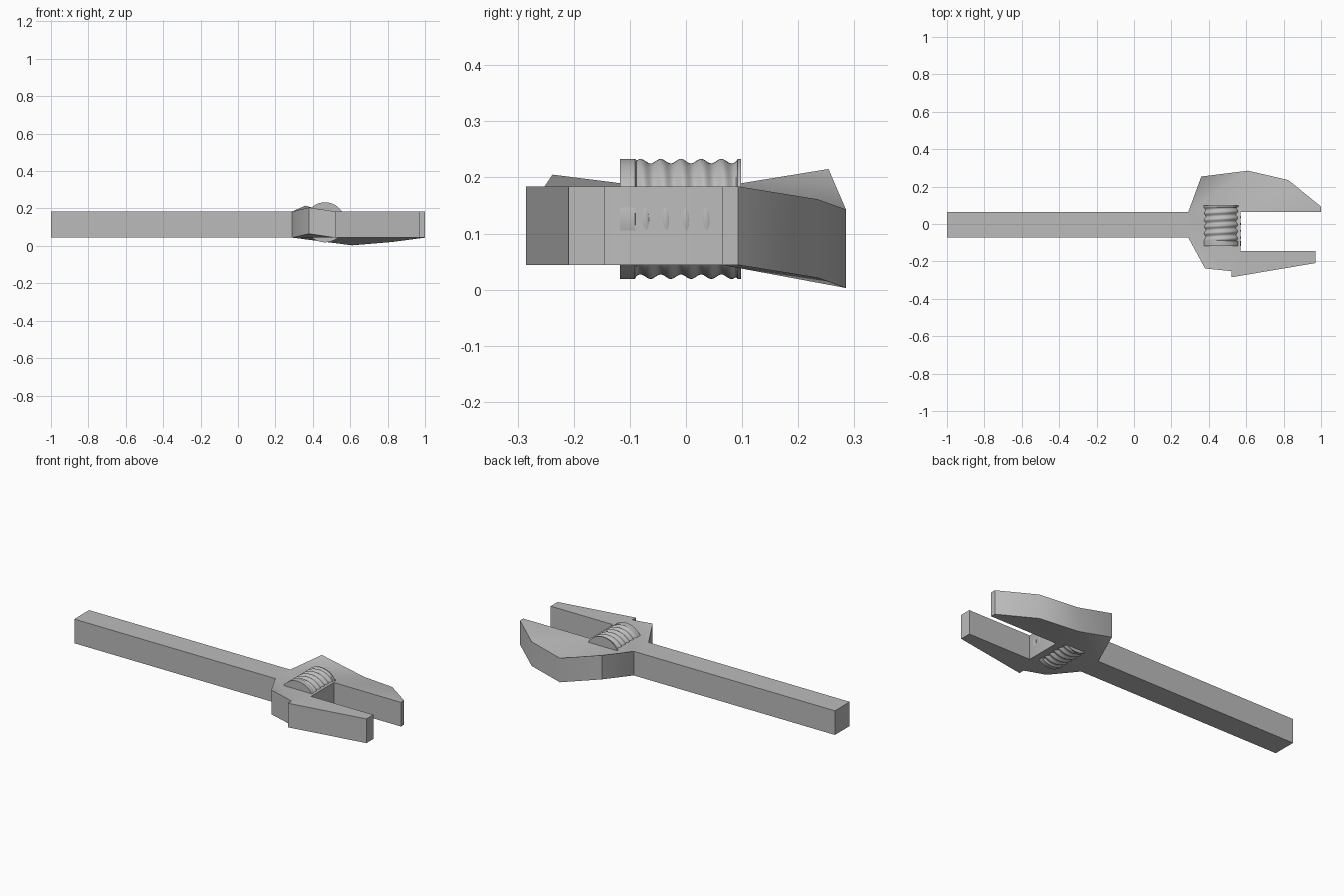
import bpy, bmesh, math

cube = bpy.data.objects.get("Cube")
if cube:
    bpy.data.objects.remove(cube, do_unlink=True)

LOW, HIGH = 0.044, 0.184

steel = bpy.data.materials.new("grey steel")
steel.use_nodes = True
GREY = (0.5, 0.5, 0.5, 1)
steel.diffuse_color = GREY
steel.node_tree.nodes["Principled BSDF"].inputs["Base Color"].default_value = GREY


def finish(name, bm, angle):
    """Turn a bmesh into a named object with the steel colour."""
    bmesh.ops.recalc_face_normals(bm, faces=bm.faces)
    mesh = bpy.data.meshes.new(name)
    bm.to_mesh(mesh)
    bm.free()
    mesh.materials.append(steel)
    obj = bpy.data.objects.new(name, mesh)
    bpy.context.collection.objects.link(obj)
    bpy.ops.object.select_all(action="DESELECT")
    obj.select_set(True)
    bpy.context.view_layer.objects.active = obj
    bpy.ops.object.shade_smooth_by_angle(angle=math.radians(angle))
    return obj


def slab(name, outline, caps, angle=30):
    """Thick plate: outline of (x, y, lift), capped above and below by the same facets."""
    bm = bmesh.new()
    low = [bm.verts.new((x, y, LOW + lift)) for x, y, lift in outline]
    high = [bm.verts.new((x, y, HIGH + lift)) for x, y, lift in outline]
    for ring in (low, high):
        for cap in caps:
            bm.faces.new([ring[i] for i in cap])
    n = len(outline)
    for i in range(n):
        j = (i + 1) % n
        bm.faces.new((low[i], low[j], high[j], high[i]))
    return finish(name, bm, angle)


# Straight square handle
slab("handle", [(-1, -0.072, 0), (0.29, -0.072, 0), (0.29, 0.064, 0), (-1, 0.064, 0)],
     [(0, 1, 2, 3)])

# Head with the fixed jaw; its outer corners are bent up or down
head = [(0.29, 0.064, 0), (0.36, 0.254, 0.031), (0.61, 0.285, -0.041),
        (0.825, 0.235, -0.023), (1, 0.093, 0), (1, 0.064, 0), (0.57, 0.064, 0),
        (0.57, -0.145, 0), (0.52, -0.252, 0), (0.38, -0.238, 0.021), (0.29, -0.072, 0)]
slab("head_and_fixed_jaw", head,
     [(0, 1, 2), (0, 2, 6), (2, 3, 6), (3, 4, 6), (4, 5, 6),
      (0, 6, 7, 10), (7, 8, 10), (8, 9, 10)], 35)

# Sliding jaw
slab("sliding_jaw", [(0.52, -0.285, 0), (0.97, -0.209, 0), (0.97, -0.145, 0),
                     (0.57, -0.145, 0), (0.52, -0.252, 0)],
     [(0, 1, 2, 3, 4)])

# Adjusting screw: a cylinder along y with a spiral thread
SIDES, RINGS = 64, 72
START, END, PITCH = -0.118, 0.098, 0.036
bm = bmesh.new()
rings = []
for r in range(RINGS + 1):
    y = START + (END - START) * r / RINGS
    ring = []
    for s in range(SIDES):
        a = math.tau * s / SIDES
        depth = 0.0
        if START + 0.028 < y < END - 0.006:
            depth = 0.004 * (1 - math.cos(math.tau * y / PITCH + a))
        radius = 0.107 - depth
        ring.append(bm.verts.new((0.465 + radius * math.cos(a), y,
                                  0.126 + radius * math.sin(a))))
    rings.append(ring)
for a, b in zip(rings, rings[1:]):
    for s in range(SIDES):
        t = (s + 1) % SIDES
        bm.faces.new((a[s], a[t], b[t], b[s]))
bm.faces.new(rings[0])
bm.faces.new(rings[-1])
finish("adjusting_screw", bm, 50)
